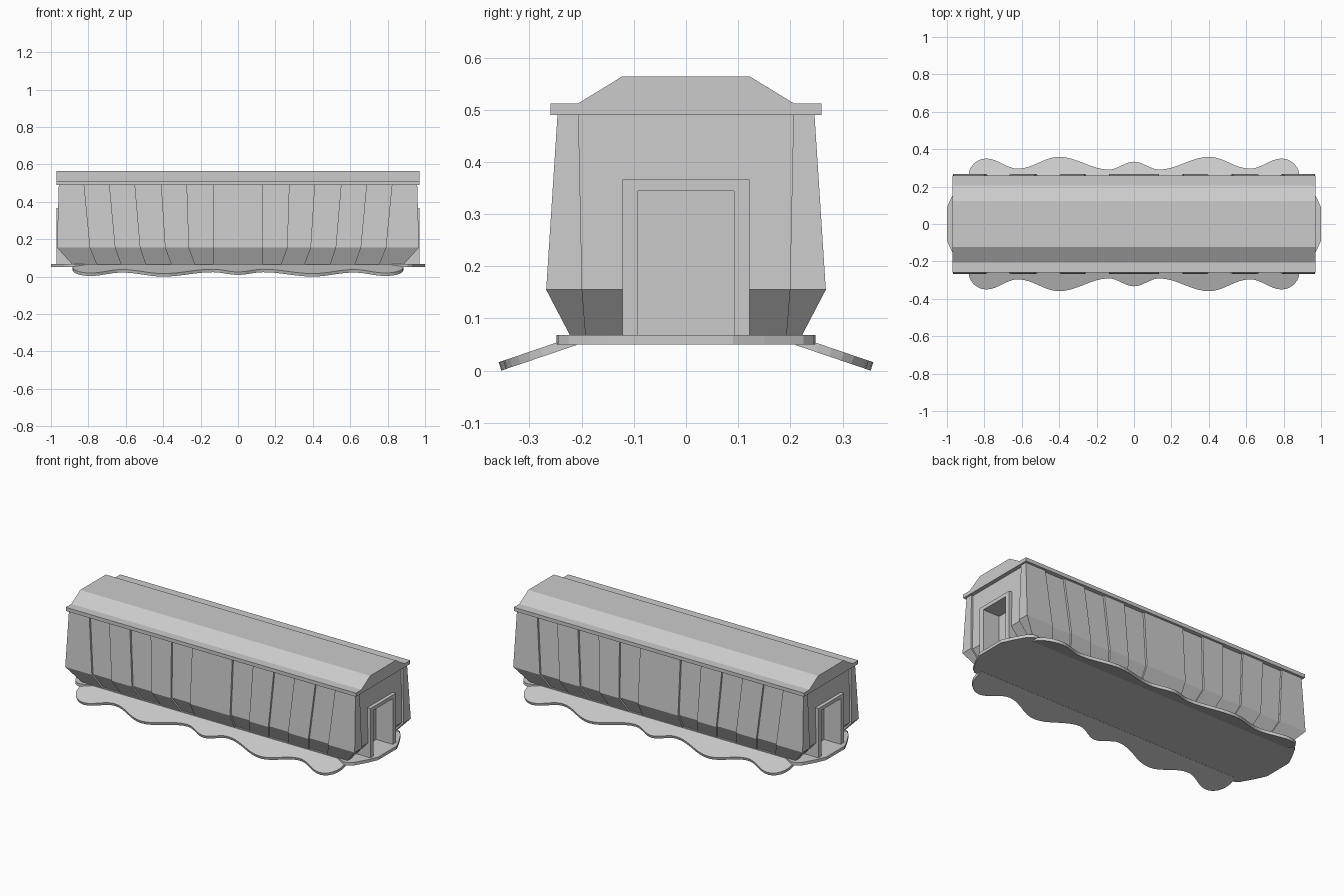
import bpy, bmesh, math
from mathutils import Vector

if "Cube" in bpy.data.objects:
    bpy.data.objects.remove(bpy.data.objects["Cube"])


def finish(name, bm):
    bmesh.ops.recalc_face_normals(bm, faces=bm.faces)
    me = bpy.data.meshes.new(name)
    bm.to_mesh(me)
    bm.free()
    ob = bpy.data.objects.new(name, me)
    bpy.context.collection.objects.link(ob)
    return ob


def extrude(name, points, offset):
    """Closed planar outline swept along an offset vector."""
    bm = bmesh.new()
    face = bm.faces.new([bm.verts.new(p) for p in points])
    new = bmesh.ops.extrude_face_region(bm, geom=[face])["geom"]
    bmesh.ops.translate(bm, vec=Vector(offset),
                        verts=[v for v in new if isinstance(v, bmesh.types.BMVert)])
    return finish(name, bm)


def loft(name, levels):
    """Stack of rectangles: (z, x0, x1, y0, y1)."""
    bm = bmesh.new()
    rings = [[bm.verts.new(p) for p in
              ((x0, y0, z), (x1, y0, z), (x1, y1, z), (x0, y1, z))]
             for z, x0, x1, y0, y1 in levels]
    bm.faces.new(rings[0])
    bm.faces.new(rings[-1])
    for a, b in zip(rings, rings[1:]):
        for i in range(4):
            j = (i + 1) % 4
            bm.faces.new((a[i], a[j], b[j], b[i]))
    return finish(name, bm)


# Wall levels: height, outer half width, outer half length, inner post edge
Z = (0.067, 0.155, 0.495)
OUT_Y = (0.222, 0.268, 0.246)
OUT_X = (0.888, 0.968, 0.958)
POST_Y = (0.192, 0.199, 0.206)
STEP = 0.012

# Body core
core = loft("body", [(z, -x + STEP, x - STEP, -y + STEP, y - STEP)
                     for z, x, y in zip(Z, OUT_X, OUT_Y)])

# Doorways: recess cut into each end, plus a projecting frame
for s, side in ((1, "right"), (-1, "left")):
    cutter = extrude("door_cutter_" + side,
                     [(s * 0.86, -0.092, 0.03), (s * 0.86, 0.092, 0.03),
                      (s * 0.86, 0.092, 0.344), (s * 0.86, -0.092, 0.344)],
                     (s * 0.2, 0, 0))
    cutter.hide_render = True
    cutter.hide_viewport = True
    mod = core.modifiers.new("doorway_" + side, 'BOOLEAN')
    mod.operation = 'DIFFERENCE'
    mod.solver = 'EXACT'
    mod.object = cutter
    frame = [(-0.122, 0.067), (-0.122, 0.366), (0.122, 0.366), (0.122, 0.067),
             (0.092, 0.067), (0.092, 0.344), (-0.092, 0.344), (-0.092, 0.067)]
    extrude("door_frame_" + side, [(s * 0.862, y, z) for y, z in frame],
            (s * 0.109, 0, 0))

# Raised wall panels: x edges at the bottom, middle and top levels
EDGES = [(0.134, 0.134, 0.134), (0.230, 0.262, 0.273), (0.358, 0.390, 0.412),
         (0.492, 0.522, 0.551), (0.626, 0.658, 0.690), (0.754, 0.790, 0.823)]
for sy, face in ((-1, "front"), (1, "back")):
    def slab(name, lo, hi, inner):
        loft(name, [(z, a, b, sy * i, sy * o)
                    for z, a, b, i, o in zip(Z, lo, hi, inner, OUT_Y)])
    shallow = [y - STEP - 0.002 for y in OUT_Y]
    slab("centre_panel_" + face, [-x for x in EDGES[0]], EDGES[0], shallow)
    for s, side in ((1, "right"), (-1, "left")):
        for k in (1, 3):
            slab(f"panel_{face}_{side}_{k}", [s * x for x in EDGES[k]],
                 [s * x for x in EDGES[k + 1]], shallow)
        # Corner post wraps around onto the end wall
        slab(f"corner_post_{face}_{side}", [s * x for x in EDGES[5]],
             [s * x for x in OUT_X], POST_Y)

# Roof with flat eaves and sloped sides
half = [(0.26, 0.49), (0.26, 0.512), (0.207, 0.512), (0.122, 0.564)]
roof = half + [(-y, z) for y, z in reversed(half)]
extrude("roof", [(-0.97, y, z) for y, z in roof], (1.94, 0, 0))

# Floor plate with widened, rounded ends
corner = [(1.0, 0.09), (0.972, 0.15), (0.95, 0.19), (0.93, 0.225),
          (0.905, 0.245), (0.88, 0.248), (0.85, 0.235), (0.82, 0.22)]
quarter = corner + [(-x, y) for x, y in reversed(corner)]
plate = quarter + [(-x, -y) for x, y in quarter]
extrude("floor_plate", [(x, y, 0.05) for x, y in plate], (0, 0, 0.018))

# Scalloped skirts sloping down to the ground
KEYS = [(0.0, 0.333), (0.135, 0.291), (0.40, 0.359), (0.62, 0.296), (0.79, 0.350)]
wave = []
for (xa, ya), (xb, yb) in zip(KEYS, KEYS[1:]):
    for i in range(8):
        t = i / 8
        wave.append((xa + (xb - xa) * t,
                     ya + (yb - ya) * (1 - math.cos(math.pi * t)) / 2))
for i in range(7):
    a = math.pi / 2 * i / 6
    wave.append((0.79 + 0.095 * math.sin(a), 0.255 + 0.095 * math.cos(a)))
wave.append((0.885, 0.215))
outline = [(-x, y) for x, y in reversed(wave[1:])] + wave
for sy, face in ((-1, "front"), (1, "back")):
    extrude("skirt_" + face,
            [(x, sy * y, 0.016 + (0.359 - y) * 0.34) for x, y in outline],
            (0, -sy * 0.005, -0.016))
